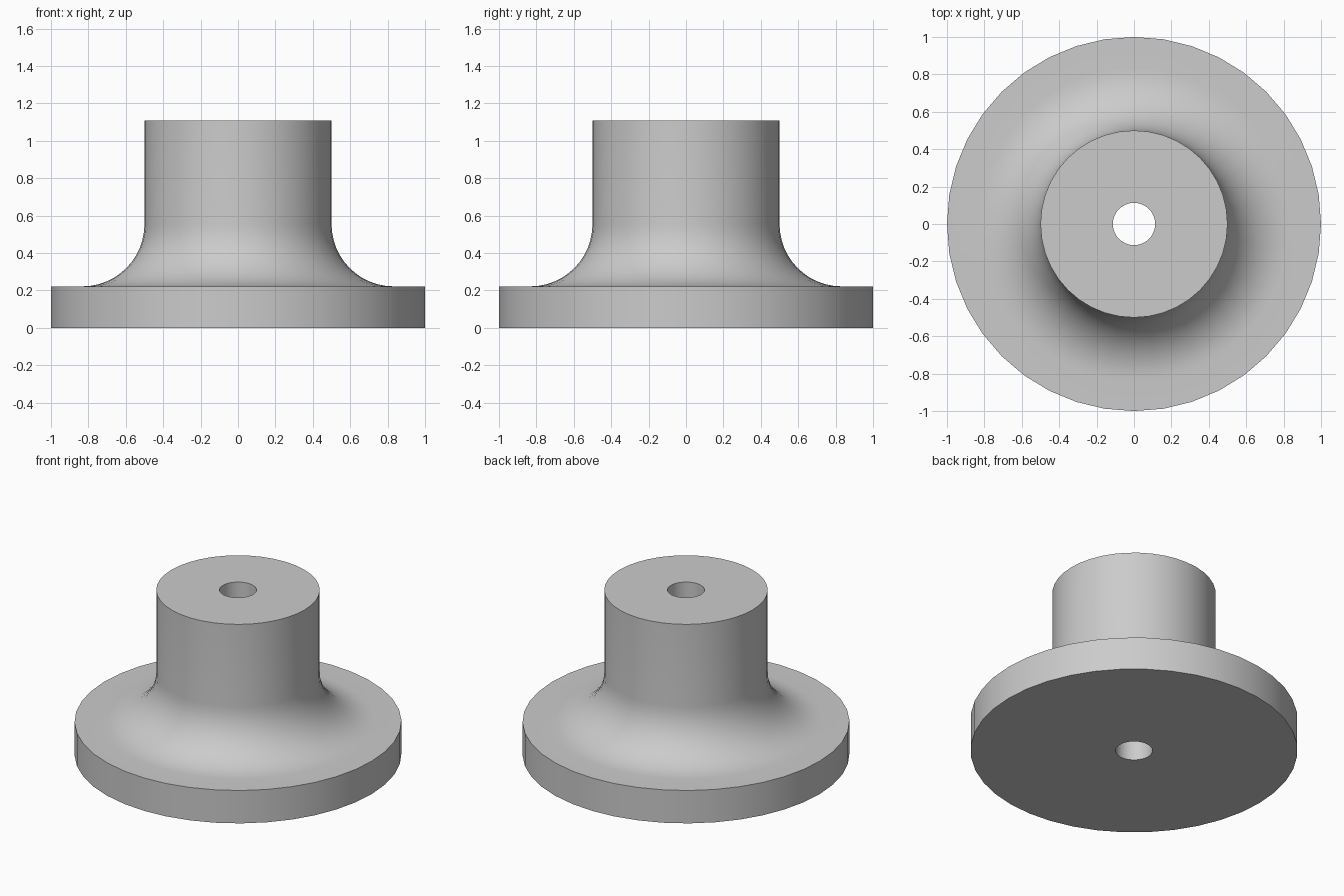
import bpy, bmesh
from math import radians, sin, cos, pi

cube = bpy.data.objects.get("Cube")
if cube:
    bpy.data.objects.remove(cube, do_unlink=True)

SIDES = 40
BORE, HUB, RIM = 0.113, 0.5, 1.0
FLANGE_TOP, HEIGHT, FILLET = 0.222, 1.11, 0.333

# Plain grey material
grey = bpy.data.materials.new("plain grey")
grey.use_nodes = True
colour = (0.6, 0.6, 0.6, 1)
grey.diffuse_color = colour
grey.node_tree.nodes["Principled BSDF"].inputs["Base Color"].default_value = colour

# Half section: bore, flange, concave fillet, hub
steps = 12
fillet = [(HUB + FILLET - FILLET * sin(a), FLANGE_TOP + FILLET - FILLET * cos(a))
          for a in (i * pi / 2 / steps for i in range(steps + 1))]
profile = [(BORE, 0), (RIM, 0), (RIM, FLANGE_TOP), *fillet, (HUB, HEIGHT), (BORE, HEIGHT)]

# Revolve the closed section around z
bm = bmesh.new()
verts = [bm.verts.new((r, 0, z)) for r, z in profile]
edges = [bm.edges.new((v, verts[(i + 1) % len(verts)])) for i, v in enumerate(verts)]
bmesh.ops.spin(bm, geom=verts + edges, cent=(0, 0, 0), axis=(0, 0, 1),
               angle=2 * pi, steps=SIDES, use_merge=True)
bmesh.ops.remove_doubles(bm, verts=bm.verts, dist=0.0001)
bmesh.ops.recalc_face_normals(bm, faces=bm.faces)
mesh = bpy.data.meshes.new("flanged_hub")
bm.to_mesh(mesh)
bm.free()
mesh.materials.append(grey)

hub = bpy.data.objects.new("flanged_hub", mesh)
bpy.context.collection.objects.link(hub)
bpy.ops.object.select_all(action="DESELECT")
hub.select_set(True)
bpy.context.view_layer.objects.active = hub
bpy.ops.object.shade_smooth_by_angle(angle=radians(30))
